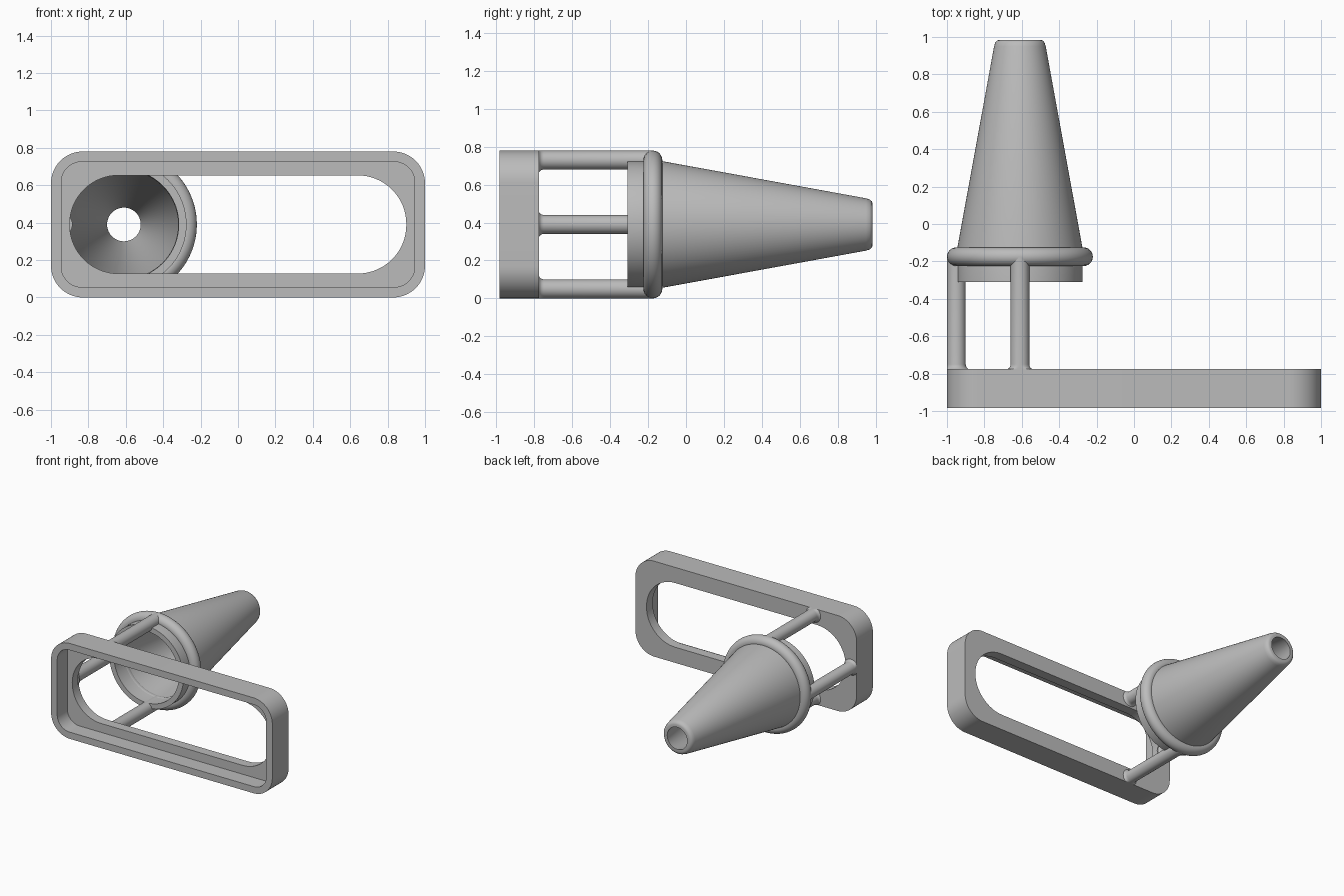
import bpy, bmesh
from math import sin, cos, pi, radians

cube = bpy.data.objects.get("Cube")
if cube:
    bpy.data.objects.remove(cube, do_unlink=True)

grey = bpy.data.materials.new("plain grey")
grey.use_nodes = True
grey.diffuse_color = (0.5, 0.5, 0.5, 1)
grey.node_tree.nodes["Principled BSDF"].inputs["Base Color"].default_value = (0.5, 0.5, 0.5, 1)

MID_Z = 0.39
AXIS_X = -0.61
HEIGHT = 2 * MID_Z


def loft(name, rings, closed):
    """Skin a list of equal-length point rings; closed joins last to first."""
    bm = bmesh.new()
    loops = [[bm.verts.new(p) for p in ring] for ring in rings]
    pairs = list(zip(loops, loops[1:]))
    if closed:
        pairs.append((loops[-1], loops[0]))
    for a, b in pairs:
        for i in range(len(a)):
            j = (i + 1) % len(a)
            bm.faces.new((a[i], a[j], b[j], b[i]))
    if not closed:
        bm.faces.new(loops[0])
        bm.faces.new(loops[-1])
    bmesh.ops.recalc_face_normals(bm, faces=bm.faces)
    mesh = bpy.data.meshes.new(name)
    bm.to_mesh(mesh)
    bm.free()
    mesh.materials.append(grey)
    obj = bpy.data.objects.new(name, mesh)
    bpy.context.collection.objects.link(obj)
    bpy.ops.object.select_all(action='DESELECT')
    obj.select_set(True)
    bpy.context.view_layer.objects.active = obj
    bpy.ops.object.shade_smooth_by_angle(angle=radians(35))
    return obj


def rounded_rect(half_w, half_h, radius, y, steps=16):
    points = []
    for corner, (sx, sz) in enumerate(((1, 1), (-1, 1), (-1, -1), (1, -1))):
        for i in range(steps + 1):
            a = (corner + i / steps) * pi / 2
            points.append((sx * (half_w - radius) + radius * cos(a), y,
                           MID_Z + sz * (half_h - radius) + radius * sin(a)))
    return points


def circle(radius, y, x=AXIS_X, z=MID_Z, count=96):
    return [(x + radius * cos(2 * pi * i / count), y,
             z + radius * sin(2 * pi * i / count)) for i in range(count)]


# Frame: rounded box with a front recess and a slot through its back plate
FRONT, BACK, PLATE = -0.985, -0.775, -0.855
outer = (1.0, MID_Z, 0.17)
recess = (0.945, 0.335, 0.11)
slot = (0.9, 0.2625, 0.26)
loft("frame", [rounded_rect(*outer, FRONT), rounded_rect(*outer, BACK),
               rounded_rect(*slot, BACK), rounded_rect(*slot, PLATE),
               rounded_rect(*recess, PLATE), rounded_rect(*recess, FRONT)], True)

# Hollow cone with a straight collar and a rounded tip
cone_profile = [(0.335, -0.31), (0.335, -0.13), (0.138, 0.95), (0.132, 0.969),
                (0.122, 0.981), (0.11, 0.985), (0.09, 0.985),
                (0.293, -0.13), (0.293, -0.31)]
loft("cone", [circle(r, y) for r, y in cone_profile], True)

# Rounded ring around the collar
RING, TUBE = 0.34, 0.05
loft("collar_ring", [circle(RING + TUBE * cos(a), -0.175 + TUBE * sin(a))
                     for a in (2 * pi * i / 24 for i in range(24))], True)

# Three rods joining frame to ring, flared at the foot and kept inside the frame outline
rod_profile = [(0.065, -0.79), (0.065, BACK), (0.057, -0.769), (0.052, -0.761),
               (TUBE, -0.75), (TUBE, -0.175)]
for name, angle in (("top_rod", pi / 2), ("right_rod", pi), ("bottom_rod", -pi / 2)):
    x = AXIS_X + RING * cos(angle)
    z = MID_Z + RING * sin(angle)
    rings = [[(max(px, -1), py, min(max(pz, 0), HEIGHT))
              for px, py, pz in circle(r, y, x, z, 32)] for r, y in rod_profile]
    loft(name, rings, False)
